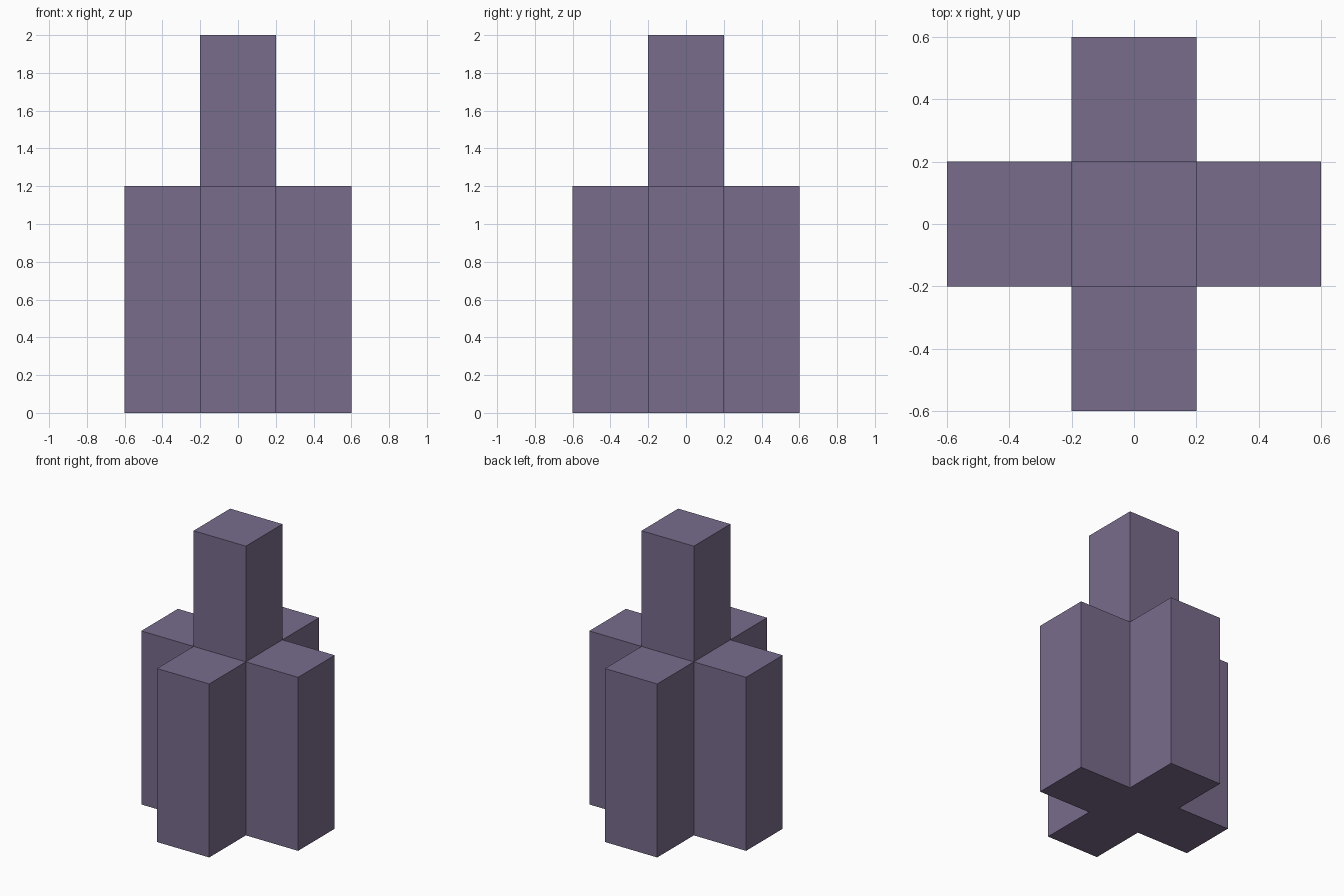
import bpy, bmesh

if "Cube" in bpy.data.objects:
    bpy.data.objects.remove(bpy.data.objects["Cube"])

# Single muted purple colour
purple = bpy.data.materials.new("muted_purple")
purple.diffuse_color = (0.188, 0.150, 0.262, 1.0)
purple.use_nodes = True
purple.node_tree.nodes["Principled BSDF"].inputs["Base Color"].default_value = purple.diffuse_color

W, ARM_H, TOP_H = 0.4, 1.2, 2.0

bm = bmesh.new()

# Cross-shaped footprint: a centre square with four arms
for cx, cy in ((0, 0), (1, 0), (-1, 0), (0, 1), (0, -1)):
    bm.faces.new([bm.verts.new(((cx + dx) * W, (cy + dy) * W, 0))
                  for dx, dy in ((-.5, -.5), (.5, -.5), (.5, .5), (-.5, .5))])
bmesh.ops.remove_doubles(bm, verts=bm.verts, dist=1e-4)


def raise_faces(faces, height):
    """Extrude faces straight up."""
    out = bmesh.ops.extrude_face_region(bm, geom=faces)["geom"]
    verts = [g for g in out if isinstance(g, bmesh.types.BMVert)]
    bmesh.ops.translate(bm, verts=verts, vec=(0, 0, height))
    return [g for g in out if isinstance(g, bmesh.types.BMFace)]


# Lower cross body, keeping a flat base
base = bm.faces[:]
bottom = bmesh.ops.duplicate(bm, geom=base)
tops = raise_faces(base, ARM_H)

# Central column rising above the arms
centre = [f for f in tops if f.calc_center_median().length_squared < ARM_H ** 2 + 0.01]
raise_faces(centre, TOP_H - ARM_H)

# Close the base and clean up
bmesh.ops.remove_doubles(bm, verts=bm.verts, dist=1e-4)
bmesh.ops.recalc_face_normals(bm, faces=bm.faces)

mesh = bpy.data.meshes.new("cross_tower")
bm.to_mesh(mesh)
bm.free()
mesh.materials.append(purple)
bpy.context.collection.objects.link(bpy.data.objects.new("cross_tower", mesh))
